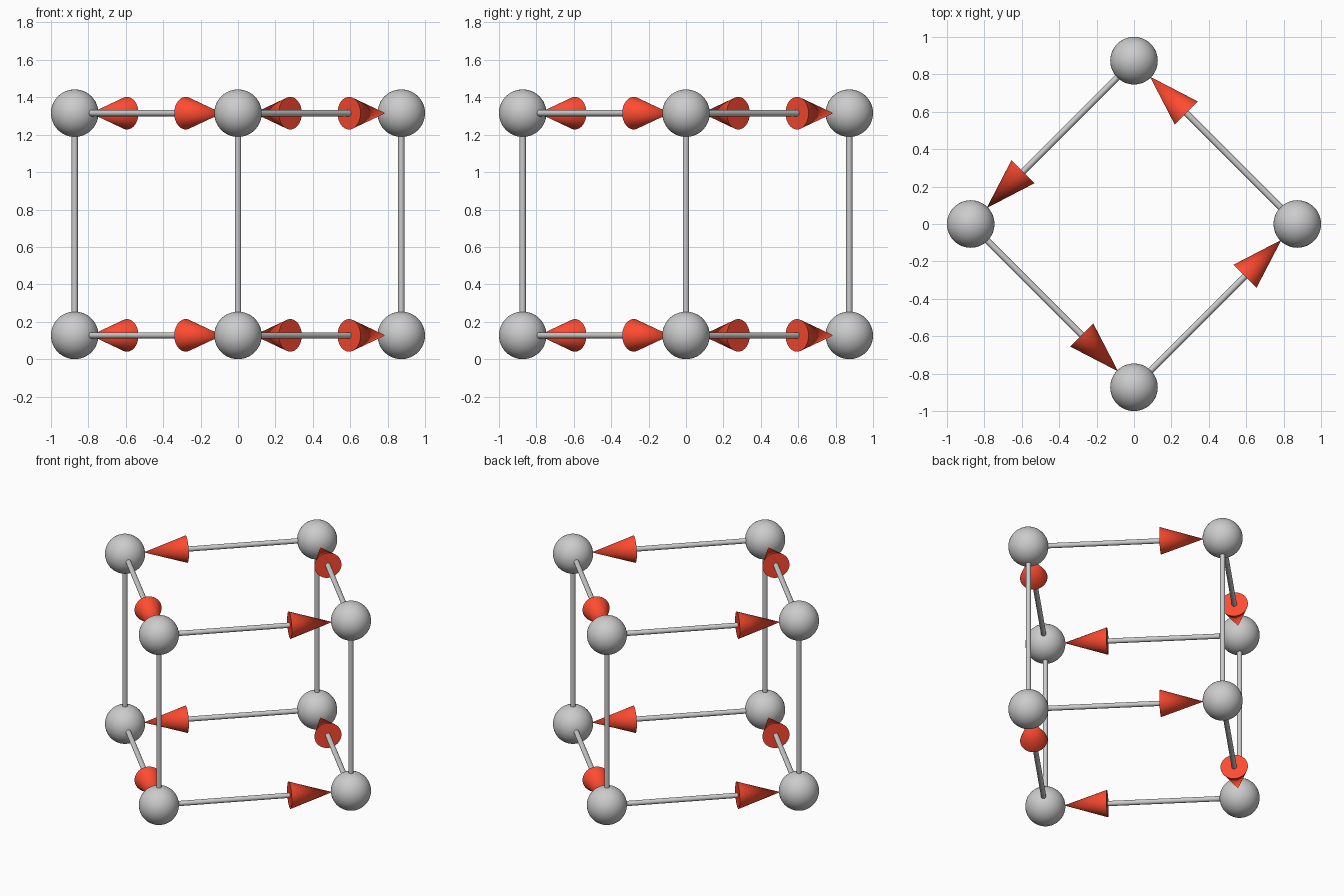
import bpy
from math import radians
from mathutils import Vector

if "Cube" in bpy.data.objects:
    bpy.data.objects.remove(bpy.data.objects["Cube"])

C = 0.873                 # corner distance from the centre
Z_LOW, Z_HIGH = 0.127, 1.315
BALL_R, ROD_R = 0.127, 0.0165
CONE_R, TIP_GAP, BASE_GAP = 0.087, 0.12, 0.395

red = bpy.data.materials.new("red")
red.diffuse_color = (1.0, 0.07, 0.03, 1)
red.use_nodes = True
red.node_tree.nodes["Principled BSDF"].inputs["Base Color"].default_value = red.diffuse_color


def finish(name, mat=None):
    ob = bpy.context.object
    ob.name = name
    bpy.ops.object.shade_smooth_by_angle(angle=radians(40))
    if mat:
        ob.data.materials.append(mat)


def tapered(name, a, b, r1, r2, mat=None):
    """Round bar or cone running from point a to point b."""
    d = b - a
    bpy.ops.mesh.primitive_cone_add(
        vertices=48, radius1=r1, radius2=r2, depth=d.length,
        location=(a + b) / 2, rotation=d.to_track_quat('Z', 'Y').to_euler())
    finish(name, mat)


# front, right, back, left: order of the arrow loop
corners = [(0, -C), (C, 0), (0, C), (-C, 0)]

for level, z in (("lower", Z_LOW), ("upper", Z_HIGH)):
    points = [Vector((x, y, z)) for x, y in corners]
    for i, start in enumerate(points):
        end = points[(i + 1) % 4]
        way = (end - start).normalized()
        base = end - way * BASE_GAP
        # corner ball
        bpy.ops.mesh.primitive_uv_sphere_add(
            segments=48, ring_count=24, radius=BALL_R, location=start)
        finish(f"{level}_ball_{i}")
        # arrow shaft and head
        tapered(f"{level}_arrow_shaft_{i}", start, base, ROD_R, ROD_R)
        tapered(f"{level}_arrow_head_{i}", base, end - way * TIP_GAP, CONE_R, 0, red)

# upright rods
for i, (x, y) in enumerate(corners):
    tapered(f"upright_rod_{i}", Vector((x, y, Z_LOW)), Vector((x, y, Z_HIGH)), ROD_R, ROD_R)
